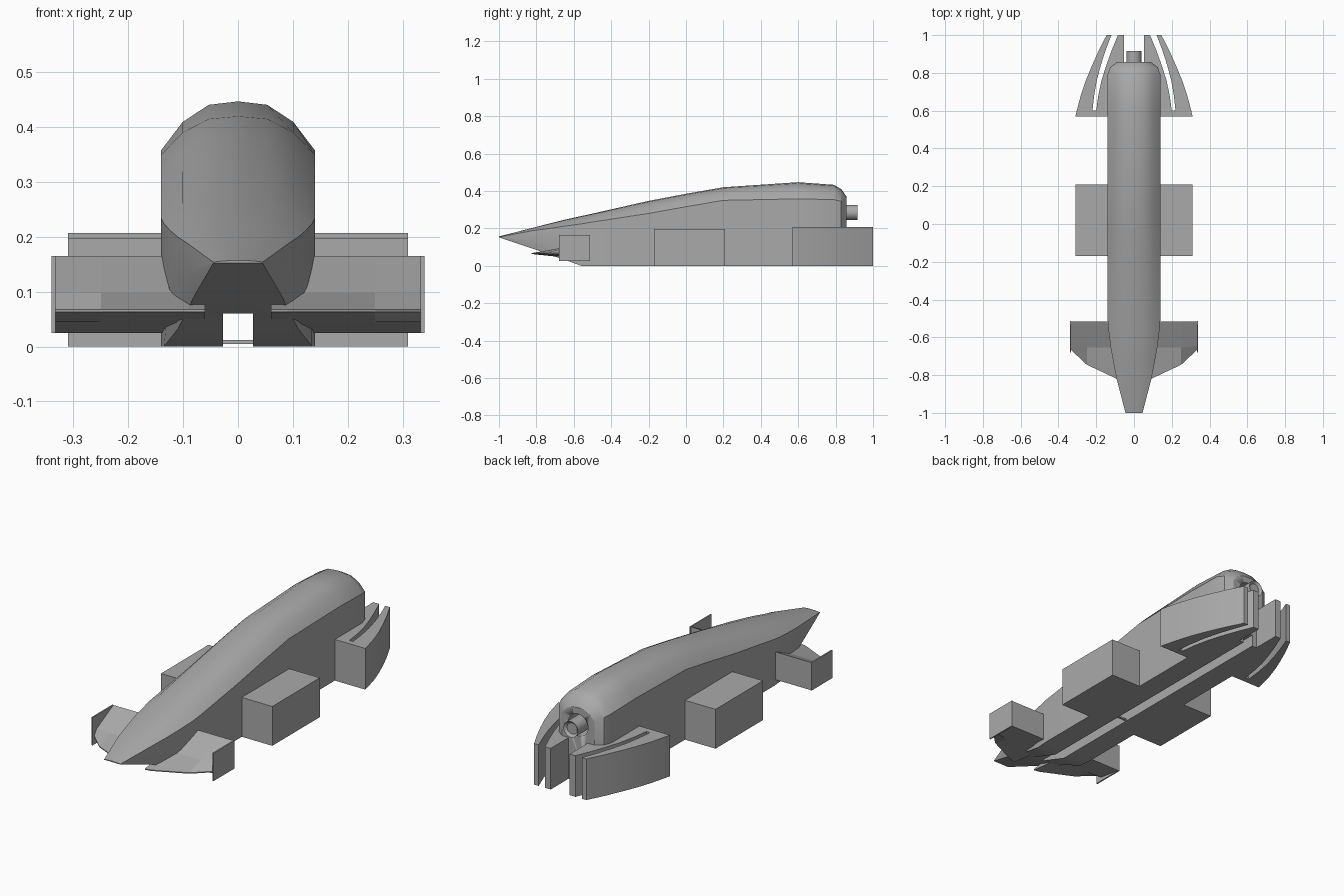
import bpy, bmesh, math
from mathutils import Matrix

cube = bpy.data.objects.get("Cube")
if cube:
    bpy.data.objects.remove(cube, do_unlink=True)

grey = bpy.data.materials.new("plain_grey")
grey.use_nodes = True
grey.diffuse_color = (0.4, 0.4, 0.4, 1)
grey.node_tree.nodes["Principled BSDF"].inputs["Base Color"].default_value = (0.4, 0.4, 0.4, 1)


def finish(name, bm, smooth=True):
    bmesh.ops.remove_doubles(bm, verts=bm.verts, dist=0.0005)
    bmesh.ops.recalc_face_normals(bm, faces=bm.faces)
    mesh = bpy.data.meshes.new(name)
    bm.to_mesh(mesh)
    bm.free()
    mesh.materials.append(grey)
    obj = bpy.data.objects.new(name, mesh)
    bpy.context.collection.objects.link(obj)
    if smooth:
        bpy.ops.object.select_all(action='DESELECT')
        obj.select_set(True)
        bpy.context.view_layer.objects.active = obj
        bpy.ops.object.shade_smooth_by_angle(angle=math.radians(28))
    return obj


def loft(bm, rings):
    """Skin closed rings of equal length and cap both ends."""
    loops = [[bm.verts.new(p) for p in ring] for ring in rings]
    n = len(loops[0])
    for a, b in zip(loops, loops[1:]):
        for i in range(n):
            j = (i + 1) % n
            bm.faces.new((a[i], a[j], b[j], b[i]))
    bm.faces.new(loops[0])
    bm.faces.new(loops[-1])


def box(name, x, y, z):
    bm = bmesh.new()
    loft(bm, [[(x[0], v, z[0]), (x[1], v, z[0]), (x[1], v, z[1]), (x[0], v, z[1])] for v in y])
    return finish(name, bm, False)


def cylinder(name, radius, y0, y1, z, inset=0):
    bm = bmesh.new()
    bmesh.ops.create_cone(bm, cap_ends=True, segments=32, radius1=radius, radius2=radius,
                          depth=y1 - y0, matrix=Matrix.Translation((0, (y0 + y1) / 2, z))
                          @ Matrix.Rotation(-math.pi / 2, 4, 'X'))
    if inset:
        bm.normal_update()
        end = [f for f in bm.faces if f.normal.y > 0.9]
        bmesh.ops.inset_region(bm, faces=end, thickness=inset, depth=-inset)
    return finish(name, bm)


# Body: y, half width, bottom half width, bottom, shoulder and top heights
stations = [
    (-1.0, .045, .045, .152, .154, .157),
    (-.82, .092, .08, .092, .188, .203),
    (-.73, .11, .095, .06, .2, .226),
    (-.65, .124, .11, .032, .212, .246),
    (-.56, .135, .135, 0, .224, .266),
    (-.5, .14, .14, 0, .234, .279),
    (-.2, .14, .14, 0, .28, .347),
    (0, .14, .14, 0, .316, .385),
    (.2, .14, .14, 0, .35, .42),
    (.6, .14, .14, 0, .358, .447),
    (.79, .14, .14, 0, .354, .433),
    (.83, .126, .126, 0, .345, .41),
    (.857, .09, .09, 0, .325, .372),
]
rings = []
for y, w, wb, zb, zs, zt in stations:
    rise = zt - zs
    slot_top = max(.06, zb)  # tether slot runs along the underside
    half = [(.027, slot_top), (.027, zb), (wb, zb), (w, zb + (zs - zb) * .45), (w, zs),
            (w * .72, zs + rise * .58), (w * .38, zs + rise * .93)]
    ring = half + [(0, zt)] + [(-x, z) for x, z in reversed(half)]
    rings.append([(x, y, z) for x, z in ring])
bm = bmesh.new()
loft(bm, rings)
body = finish("body", bm)

# Round bore in the tail with the cartridge inside it
bore = cylinder("bore_cutter", .055, .6, 1.0, .285)
bore.hide_render = True
bore.hide_viewport = True
bore.display_type = 'WIRE'
cut = body.modifiers.new("bore", 'BOOLEAN')
cut.operation = 'DIFFERENCE'
cut.solver = 'EXACT'
cut.object = bore
cylinder("cartridge", .04, .6, .917, .285, .012)
box("tether_guide", (-.03, .03), (-.1, -.09), (.005, .012))

# Rear fin curves: x of each wall by y
fin_y = [.57, .6, .68, .76, .84, .92, 1.0]
outer_wall = [.31, .303, .282, .255, .222, .186, .145]
slot_outer = [.225, .22, .211, .197, .176, .15, .12]
slot_inner = [.205, .2, .189, .172, .147, .118, .085]


def wall(bm, inner, outer, ys, top):
    loft(bm, [[(a, y, 0), (b, y, 0), (b, y, top), (a, y, top)] for a, b, y in zip(inner, outer, ys)])


for side, s in (("left", 1), ("right", -1)):
    # Side pods
    box(side + "_side_pod", (s * .13, s * .31), (-.17, .208), (0, .198))

    # Rear fin: curved vanes joined by a solid front block
    parts = (("outer_vane", slot_outer[1:], outer_wall[1:], fin_y[1:]),
             ("inner_vane", [.053] * 6, slot_inner[1:], fin_y[1:]),
             ("fin_front", [.1] * 2, outer_wall[:2], fin_y[:2]))
    for part, inner, outer, ys in parts:
        bm = bmesh.new()
        wall(bm, [s * x for x in inner], [s * x for x in outer], ys, .207)
        finish(side + "_" + part, bm)

    # Front wing wedge: x, leading edge y, kink y
    bm = bmesh.new()
    loft(bm, [[(s * x, lead, .063), (s * x, lead, .068), (s * x, kink, .098),
               (s * x, -.515, .165), (s * x, -.515, .025), (s * x, kink, .045)]
              for x, lead, kink in ((.06, -.825, -.655), (.09, -.82, -.655),
                                    (.25, -.745, -.655), (.335, -.665, -.645))])
    finish(side + "_front_wing", bm, False)
    box(side + "_wing_endplate", (s * .333, s * .34), (-.68, -.513), (.025, .165))
